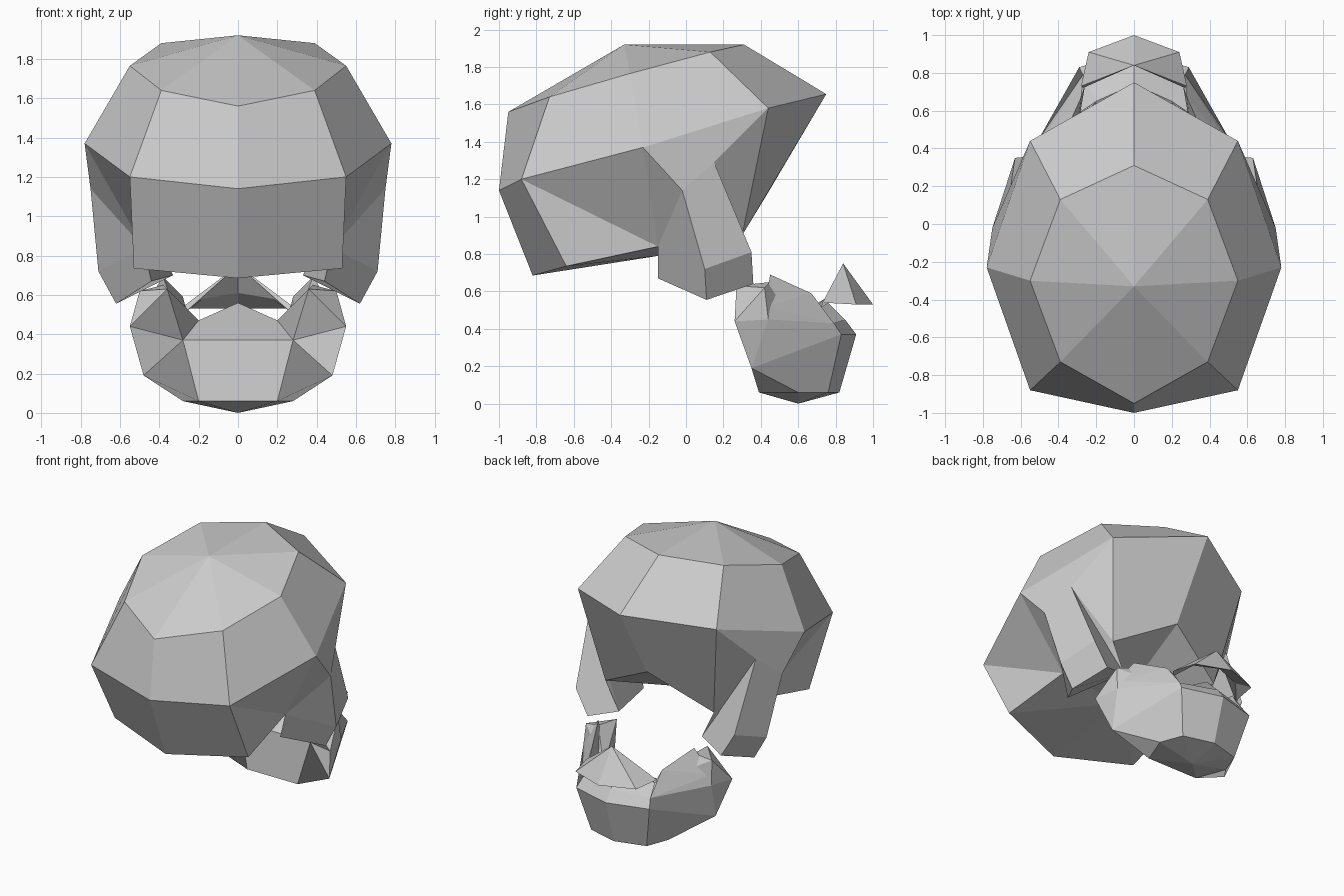
import bpy, bmesh

if "Cube" in bpy.data.objects:
    bpy.data.objects.remove(bpy.data.objects["Cube"])


def finish(name, bm):
    """Weld a half mesh, mirror it across x = 0 and add it as a flat-shaded object."""
    bmesh.ops.remove_doubles(bm, verts=bm.verts, dist=0.001)
    bmesh.ops.recalc_face_normals(bm, faces=bm.faces)
    me = bpy.data.meshes.new(name)
    bm.to_mesh(me)
    bm.free()
    ob = bpy.data.objects.new(name, me)
    bpy.context.collection.objects.link(ob)
    mod = ob.modifiers.new("mirror", 'MIRROR')
    mod.use_clip = True
    mod.merge_threshold = 0.002
    return ob


def face(bm, *pts):
    """One face from points; repeated points collapse."""
    keep = list(dict.fromkeys(pts))
    if len(keep) > 2:
        bm.faces.new([bm.verts.new(p) for p in keep])


def bridge(bm, *rows):
    """Quads between neighbouring rows of equal length."""
    for r, s in zip(rows, rows[1:]):
        for i in range(len(r) - 1):
            face(bm, r[i], r[i + 1], s[i + 1], s[i])


def hull(name, pts):
    bm = bmesh.new()
    vs = [bm.verts.new(p) for p in pts]
    out = bmesh.ops.convex_hull(bm, input=vs)
    junk = [g for g in out["geom_interior"] if isinstance(g, bmesh.types.BMVert)]
    bmesh.ops.delete(bm, geom=junk, context='VERTS')
    return finish(name, bm)


# Hair: crown rings, listed from the hairline round to the nape
bm = bmesh.new()
apex = (0, -.33, 1.92)
upper = [(0, .31, 1.92), (.39, .13, 1.88), (.55, -.30, 1.765), (.39, -.73, 1.64), (0, -.95, 1.56)]
brim = [(0, .75, 1.655), (.55, .44, 1.58), (.78, -.23, 1.37), (.55, -.88, 1.20), (0, -1, 1.14)]
bridge(bm, [apex] * 5, upper, brim)

# Hair: hairline, nape and underside
brow, temple = (0, .44, 1.13), (.43, .30, .90)
notch, ridge = (.66, .15, 1.29), (.75, -.02, 1.14)
ear, belly = (.48, -.15, .84), (0, -.15, .79)
nape_side, nape = (.53, -.64, .735), (0, -.82, .685)
face(bm, brim[0], brim[1], temple, brow)
face(bm, brim[1], notch, temple)
face(bm, brim[1], brim[2], ridge, notch)
face(bm, brim[2], ridge, ear)
face(bm, brim[2], ear, brim[3])
face(bm, brim[3], ear, nape_side)
face(bm, brim[3], nape_side, nape, brim[4])
face(bm, brow, temple, belly)
face(bm, temple, ear, belly)
face(bm, ear, nape_side, belly)
face(bm, belly, nape_side, nape)

# Hair: sideburn
out_b, out_f = (.71, .10, .72), (.63, .35, .81)
low_b, low_f = (.62, .11, .555), (.53, .36, .64)
in_f, in_b = (.33, .29, .70), (.44, -.15, .67)
bridge(bm, [ridge, notch], [out_b, out_f], [low_b, low_f], [in_b, in_f], [ear, temple])
face(bm, ridge, out_b, ear)
face(bm, out_b, low_b, in_b, ear)
face(bm, notch, out_f, low_f, in_f)
face(bm, notch, in_f, temple)
finish("hair", bm)

# Beard: chin rings, listed from the front round to the throat
bm = bmesh.new()
base = [(0, .82, .06), (.22, .76, .06), (.28, .60, .06), (.28, .60, .06), (.20, .39, .06), (0, .39, .06)]
jaw = (.48, .35, .19)
mid = [(0, .91, .37), (.29, .83, .37), jaw, jaw, (.28, .42, .37), (0, .42, .37)]
side, corner = (.51, .44, .45), (.55, .26, .44)
top = [(0, .85, .45), (.27, .79, .43), side, corner, (.20, .65, .47), (0, .74, .56)]
bridge(bm, [(0, .60, 0)] * 6, base, mid, top)
face(bm, top[1], side, top[4])
face(bm, side, corner, top[4])
face(bm, top[0], top[1], top[4], top[5])
finish("beard_chin", bm)

# Beard: cheek tuft and the strip joining it to the mouth corner
hull("beard_cheek", [corner, (.36, .27, .63), (.50, .42, .62), (.38, .45, .65),
                     side, mid[4], top[4]])
hull("beard_jaw_strip", [(.38, .45, .69), (.50, .42, .52), side, (.30, .50, .47),
                         (.28, .67, .59), (.26, .73, .51), top[1]])

# Moustache: peaked wedge with a hollow underside
bm = bmesh.new()
peak = (0, .84, .75)
rim = [(0, 1, .53), (.24, .91, .53), (.28, .73, .54)]
under = [(0, .86, .61), (.18, .82, .58), (.27, .72, .51)]
bridge(bm, [peak] * 3, rim, under)
face(bm, peak, rim[2], under[2])
face(bm, peak, under[2], under[1], under[0])
finish("moustache", bm)
